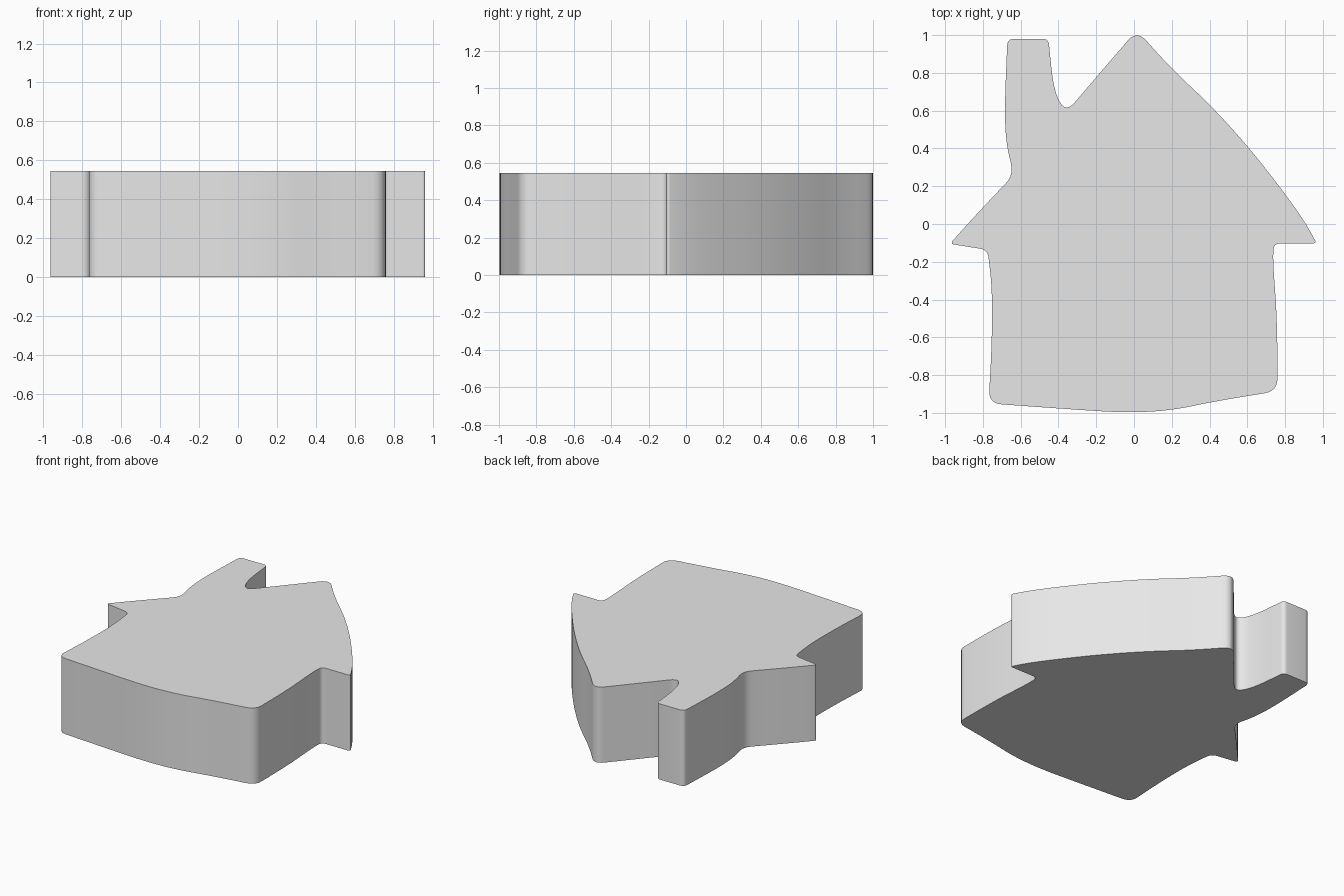
import bpy, bmesh, math
from mathutils import Vector

cube = bpy.data.objects.get("Cube")
if cube:
    bpy.data.objects.remove(cube, do_unlink=True)

HEIGHT = 0.545
STEPS = 6
SOFT = 1.0  # rounding so large that neighbouring points blend into one curve

# Outline corners, counter-clockwise: x, y, rounding length
OUTLINE = [
    # floor
    (-0.77, -0.95, 0.07), (-0.35, -0.98, SOFT), (-0.04, -1.0, SOFT),
    (0.2, -0.987, SOFT), (0.42, -0.94, SOFT), (0.76, -0.885, 0.07),
    # right wall and eave
    (0.758, -0.5, SOFT), (0.735, -0.2, SOFT), (0.74, -0.103, 0.035),
    (0.968, -0.103, 0.022),
    # right roof slope and peak
    (0.9, 0.02, SOFT), (0.77, 0.2, SOFT), (0.6, 0.415, SOFT),
    (0.4, 0.635, SOFT), (0.2, 0.82, SOFT), (0.015, 1.027, 0.075),
    # left roof slope, notch and chimney
    (-0.36, 0.59, 0.07), (-0.425, 0.7, SOFT), (-0.453, 0.98, 0.03),
    (-0.67, 0.98, 0.035), (-0.685, 0.62, SOFT), (-0.678, 0.43, SOFT),
    (-0.637, 0.26, 0.06),
    # left eave and wall
    (-0.84, 0.045, SOFT), (-0.975, -0.105, 0.025), (-0.775, -0.137, 0.04),
    (-0.75, -0.35, SOFT), (-0.753, -0.65, SOFT),
]


def rounded(corners):
    """Replace every corner with a short quadratic curve."""
    result = []
    count = len(corners)
    for i, (x, y, length) in enumerate(corners):
        here = Vector((x, y))
        before = Vector(corners[i - 1][:2]) - here
        after = Vector(corners[(i + 1) % count][:2]) - here
        start = here + before.normalized() * min(length, before.length * 0.49)
        end = here + after.normalized() * min(length, after.length * 0.49)
        for s in range(STEPS + 1):
            t = s / STEPS
            result.append(start * (1 - t) ** 2 + here * 2 * t * (1 - t) + end * t * t)
    return result


# Material
grey = bpy.data.materials.new("light grey")
grey.use_nodes = True
colour = (0.8, 0.8, 0.8, 1.0)
grey.diffuse_color = colour
grey.node_tree.nodes["Principled BSDF"].inputs["Base Color"].default_value = colour

# House-shaped slab: outline face extruded upwards
bm = bmesh.new()
base = bm.faces.new([bm.verts.new((p.x, p.y, 0)) for p in rounded(OUTLINE)])
extruded = bmesh.ops.extrude_face_region(bm, geom=[base], use_keep_orig=True)
top = [v for v in extruded["geom"] if isinstance(v, bmesh.types.BMVert)]
bmesh.ops.translate(bm, verts=top, vec=(0, 0, HEIGHT))
bmesh.ops.recalc_face_normals(bm, faces=bm.faces)
mesh = bpy.data.meshes.new("house_slab")
bm.to_mesh(mesh)
bm.free()
mesh.materials.append(grey)

house = bpy.data.objects.new("house_slab", mesh)
bpy.context.collection.objects.link(house)
bpy.ops.object.select_all(action="DESELECT")
house.select_set(True)
bpy.context.view_layer.objects.active = house
bpy.ops.object.shade_smooth_by_angle(angle=math.radians(40))
